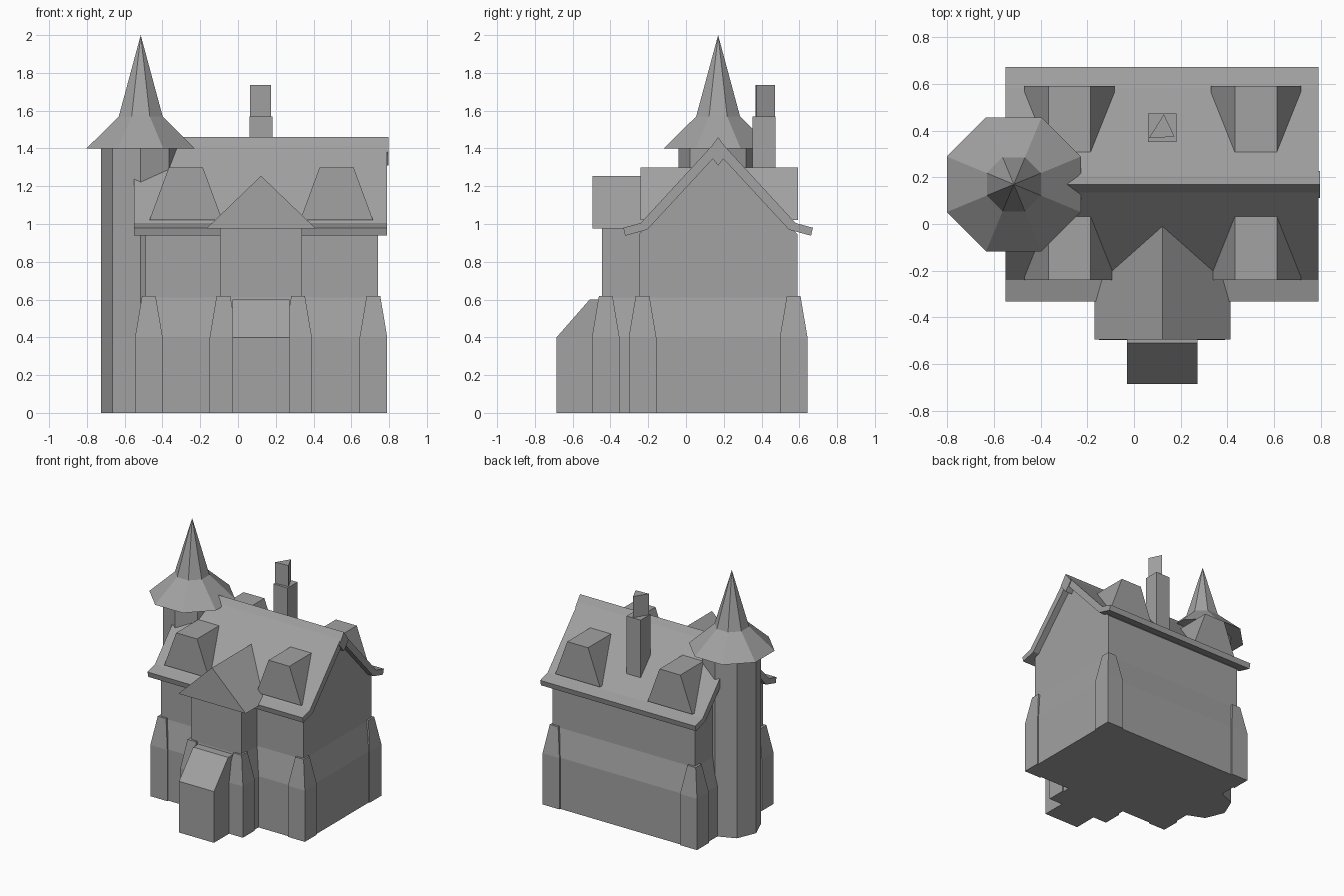
import bpy, bmesh, math
from mathutils import Vector

cube = bpy.data.objects.get("Cube")
if cube:
    bpy.data.objects.remove(cube)

stone = bpy.data.materials.new("grey_stone")
stone.use_nodes = True
GREY = (0.36, 0.36, 0.36, 1)
stone.diffuse_color = GREY
stone.node_tree.nodes["Principled BSDF"].inputs["Base Color"].default_value = GREY


def loft(name, rings):
    """Skin a list of equal-length point rings into a closed solid."""
    bm = bmesh.new()
    loops = [[bm.verts.new(p) for p in ring] for ring in rings]
    for a, b in zip(loops, loops[1:]):
        for i in range(len(a)):
            j = (i + 1) % len(a)
            bm.faces.new((a[i], a[j], b[j], b[i]))
    bm.faces.new(loops[0])
    bm.faces.new(loops[-1])
    bmesh.ops.remove_doubles(bm, verts=bm.verts, dist=1e-5)
    bmesh.ops.recalc_face_normals(bm, faces=bm.faces)
    mesh = bpy.data.meshes.new(name)
    bm.to_mesh(mesh)
    bm.free()
    mesh.materials.append(stone)
    obj = bpy.data.objects.new(name, mesh)
    bpy.context.collection.objects.link(obj)
    return obj


def along_x(name, profile, x0, x1):
    return loft(name, [[(x, y, z) for y, z in profile] for x in (x0, x1)])


def along_y(name, profile, y0, y1):
    return loft(name, [[(x, y, z) for x, z in profile] for y in (y0, y1)])


def rect(x0, x1, y0, y1, z, grow=0):
    return [(x0 - grow, y0 - grow, z), (x1 + grow, y0 - grow, z),
            (x1 + grow, y1 + grow, z), (x0 - grow, y1 + grow, z)]


def octagon(apothem, z, turn):
    r = apothem / math.cos(math.pi / 8)
    angles = [turn + i * math.pi / 4 for i in range(8)]
    return [(TOWER_X + r * math.cos(a), RIDGE_Y + r * math.sin(a), z) for a in angles]


def mirrored(points):
    """Complete a half profile across the ridge line."""
    return points + [(2 * RIDGE_Y - y, z) for y, z in reversed(points) if abs(y - RIDGE_Y) > 1e-4]


RIDGE_Y, TOWER_X, BAY_X = 0.17, -0.515, 0.122
MAIN = (-0.49, 0.74, -0.25, 0.59)
BAY = (-0.095, 0.34, -0.445, 0.0)
SILL, SLOPE = 0.62, 0.40

# Walls with a sloped plinth around the foot
along_x("main_walls", mirrored([(-0.25, 0), (-0.25, 0.945), (RIDGE_Y, 1.39)]), MAIN[0], MAIN[1])
loft("bay_walls", [rect(*BAY, 0), rect(*BAY, 1.0)])
for name, box in (("main_plinth", MAIN), ("bay_plinth", BAY)):
    loft(name, [rect(*box, 0, 0.042), rect(*box, SLOPE, 0.042), rect(*box, SILL - 0.01, 0)])

# Tapered corner buttresses
corners = {"front_right": (-0.472, -0.23), "front_left": (0.717, -0.23),
           "back_right": (-0.472, 0.57), "back_left": (0.717, 0.57),
           "bay_right": (-0.077, -0.425), "bay_left": (0.318, -0.425)}
for name, (x, y) in corners.items():
    spot = (x, x, y, y)
    loft(name + "_buttress", [rect(*spot, 0, 0.073), rect(*spot, SLOPE, 0.073), rect(*spot, SILL, 0.036)])

# Entrance porch with a sloped roof
along_x("porch", [(-0.685, 0), (-0.685, 0.4), (-0.51, 0.6), (-0.43, 0.6), (-0.43, 0)], -0.03, 0.272)

# Main roof slabs with flared eaves, plus a diamond ridge beam
outer = [(-0.332, 0.98), (-0.24, 1.005), (RIDGE_Y, 1.45)]
inner = [(-0.322, 0.938), (-0.205, 0.97), (RIDGE_Y, 1.375)]
for name, side in (("front_roof", 1), ("back_roof", -1)):
    slab = [(RIDGE_Y + side * (y - RIDGE_Y), z) for y, z in outer + inner[::-1]]
    along_x(name, slab, -0.55, 0.79)
along_x("ridge_beam", mirrored([(RIDGE_Y, 1.46), (0.112, 1.38), (RIDGE_Y, 1.31)]), -0.5, 0.797)

# Gable roof over the bay
along_y("bay_roof", [(BAY_X - 0.291, 0.975), (BAY_X + 0.291, 0.975), (BAY_X, 1.255)], -0.495, 0.02)

# Dormers run right through the roof from front to back
for name, x in (("right_dormer", -0.276), ("left_dormer", 0.522)):
    along_y(name, [(x - 0.193, 1.02), (x + 0.193, 1.02), (x + 0.09, 1.3), (x - 0.09, 1.3)], -0.24, 0.592)

# Eight-sided tower with a flared hat and spire
loft("tower", [octagon(0.194, z, 0) for z in (0, 1.42)])
turn = math.pi / 8
loft("tower_hat", [octagon(0.287, 1.4, turn), octagon(0.116, 1.57, turn)])
loft("tower_spire", [octagon(0.116, 1.57, turn), octagon(0, 2.0, turn)])

# Chimney with a three-sided pot
loft("chimney", [rect(0.06, 0.182, 0.352, 0.474, z) for z in (1.0, 1.57)])
loft("chimney_pot", [[(0.064, 0.368, z), (0.174, 0.374, z), (0.128, 0.47, z)] for z in (1.56, 1.735)])
